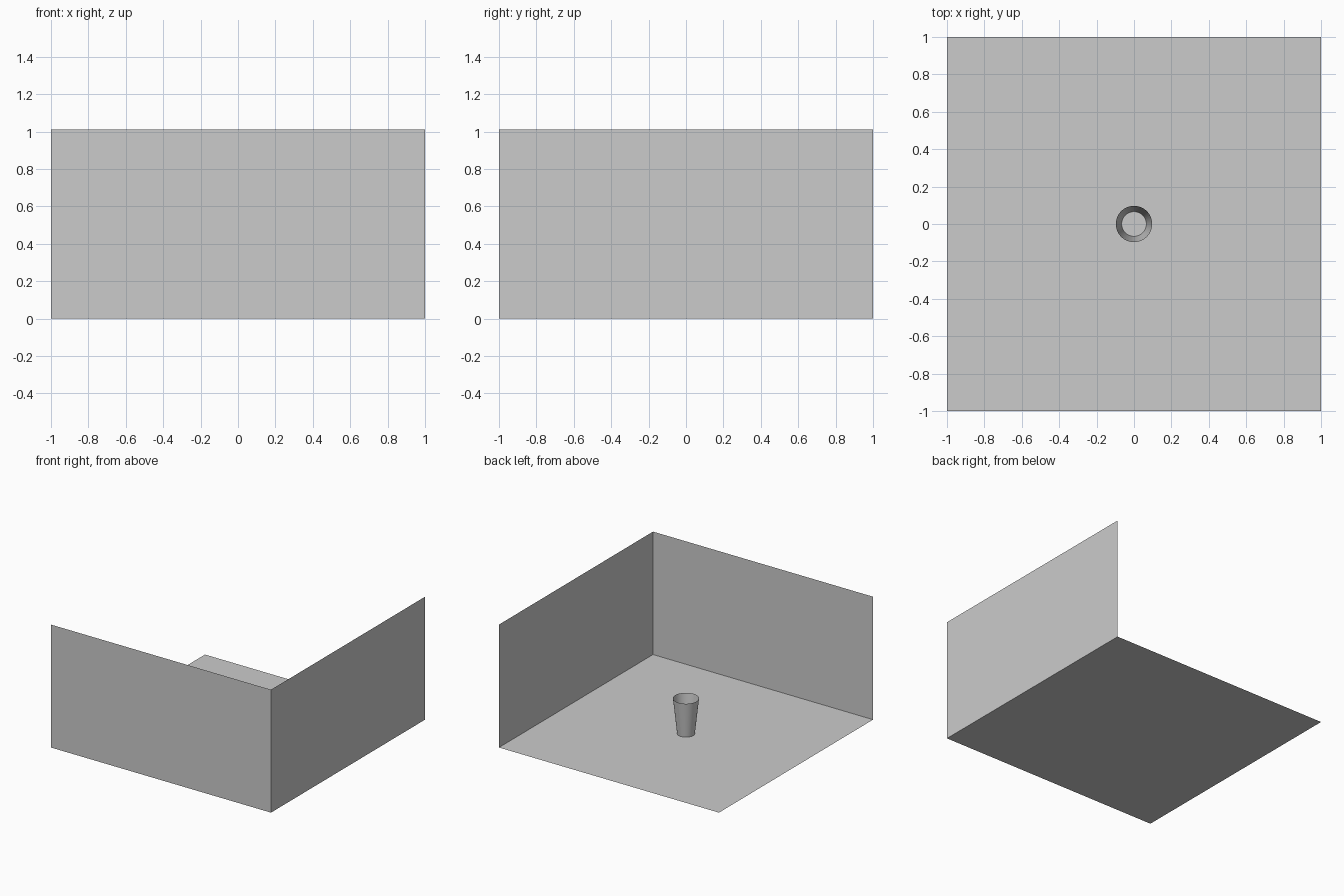
import bpy, bmesh
from math import sin, cos, pi, radians

if "Cube" in bpy.data.objects:
    bpy.data.objects.remove(bpy.data.objects["Cube"])

WALL_H = 1.01
CUP_H, R_TOP, R_BOT, SEG = 0.29, 0.097, 0.066, 48


def add_mesh(name, bm):
    mesh = bpy.data.meshes.new(name)
    bm.to_mesh(mesh)
    bm.free()
    obj = bpy.data.objects.new(name, mesh)
    bpy.context.collection.objects.link(obj)
    return obj


def panel(name, corners):
    bm = bmesh.new()
    bm.faces.new([bm.verts.new(c) for c in corners])
    return add_mesh(name, bm)


# Single-sheet floor and two walls
panel("floor", [(-1, -1, 0), (1, -1, 0), (1, 1, 0), (-1, 1, 0)])
panel("front_wall", [(-1, -1, 0), (-1, -1, WALL_H), (1, -1, WALL_H), (1, -1, 0)])
panel("right_wall", [(1, -1, 0), (1, -1, WALL_H), (1, 1, WALL_H), (1, 1, 0)])

# Cup side: a thin tapered sheet with its open seam at the back
bm = bmesh.new()
rings = []
for i in range(SEG + 1):
    a = radians(90) + 2 * pi * i / SEG
    rings.append([bm.verts.new((r * cos(a), r * sin(a), z))
                  for r, z in ((R_BOT, 0.001), (R_TOP, CUP_H))])
for a, b in zip(rings, rings[1:]):
    bm.faces.new((a[0], b[0], b[1], a[1]))
side = add_mesh("cup_side", bm)

# Cup base disc
bm = bmesh.new()
bmesh.ops.create_circle(bm, cap_ends=True, segments=SEG, radius=R_BOT)
bmesh.ops.translate(bm, verts=bm.verts, vec=(0, 0, 0.002))
add_mesh("cup_base", bm)

# Smooth shading on the curved side
side.data.polygons.foreach_set("use_smooth", [True] * len(side.data.polygons))
side.data.update()
